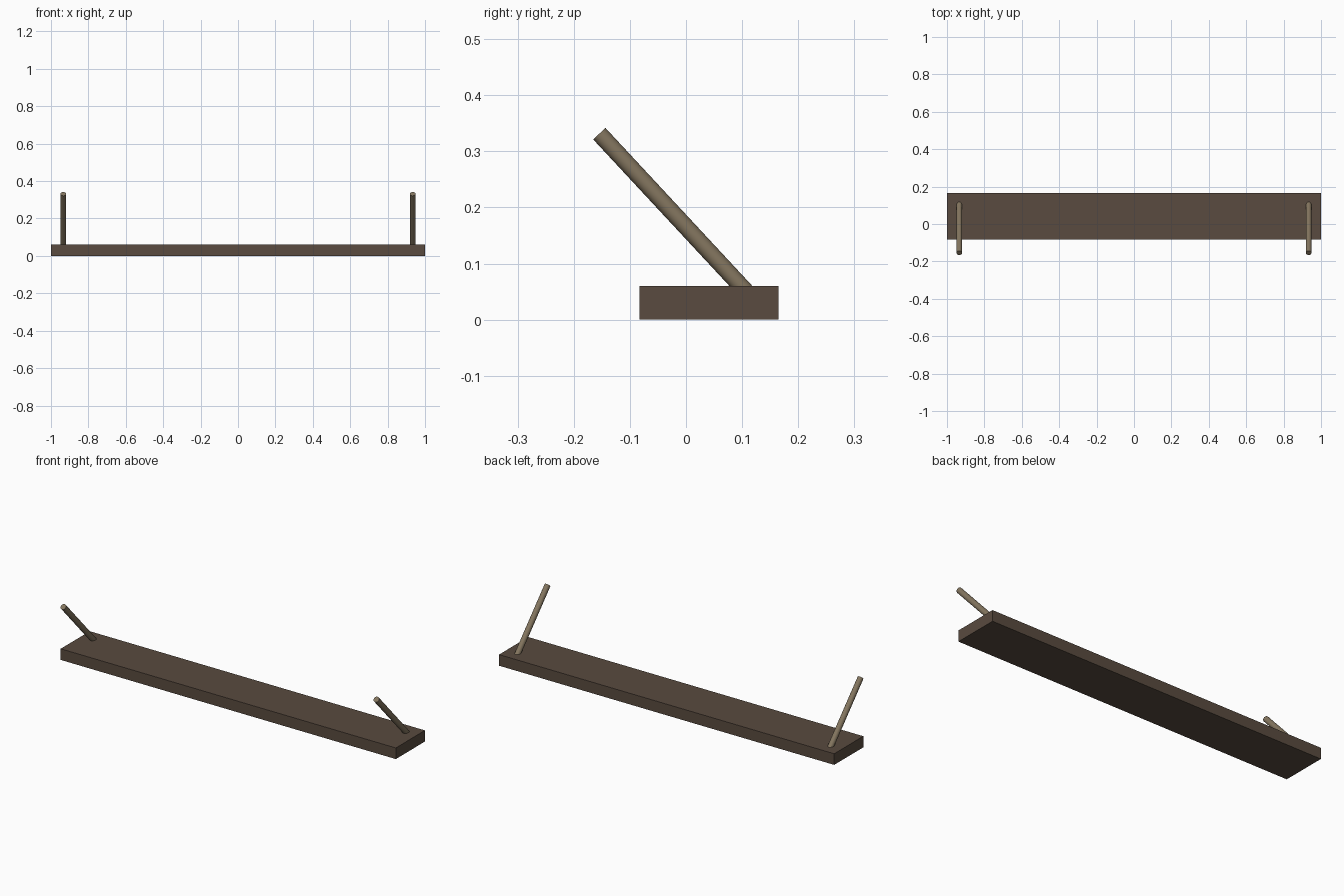
import bpy, math
from mathutils import Vector

if "Cube" in bpy.data.objects:
    bpy.data.objects.remove(bpy.data.objects["Cube"])


def material(name, color):
    m = bpy.data.materials.new(name)
    m.diffuse_color = (*color, 1)
    m.use_nodes = True
    m.node_tree.nodes["Principled BSDF"].inputs["Base Color"].default_value = m.diffuse_color
    return m


dark_wood = material("dark_wood", (0.10, 0.07, 0.05))
light_wood = material("light_wood", (0.23, 0.18, 0.115))

# Plank
bpy.ops.mesh.primitive_cube_add(size=1, location=(0, 0.041, 0.03))
plank = bpy.context.object
plank.name = "plank"
plank.scale = (2, 0.248, 0.06)
bpy.ops.object.transform_apply(location=False, rotation=False, scale=True)
plank.data.materials.append(dark_wood)


def peg(name, x):
    # Slanted round peg, its foot sunk into the plank
    top = Vector((x, -0.1545, 0.3315))
    foot = Vector((x, 0.123, 0.033))
    axis = top - foot
    bpy.ops.mesh.primitive_cylinder_add(vertices=24, radius=0.015, depth=axis.length,
                                        location=(top + foot) / 2)
    o = bpy.context.object
    o.name = name
    o.rotation_euler = (math.atan2(-axis.y, axis.z), 0, 0)
    bpy.ops.object.shade_smooth_by_angle(angle=math.radians(35))
    o.data.materials.append(light_wood)


for side, x in (("left", -0.934), ("right", 0.934)):
    peg(side + "_peg", x)
